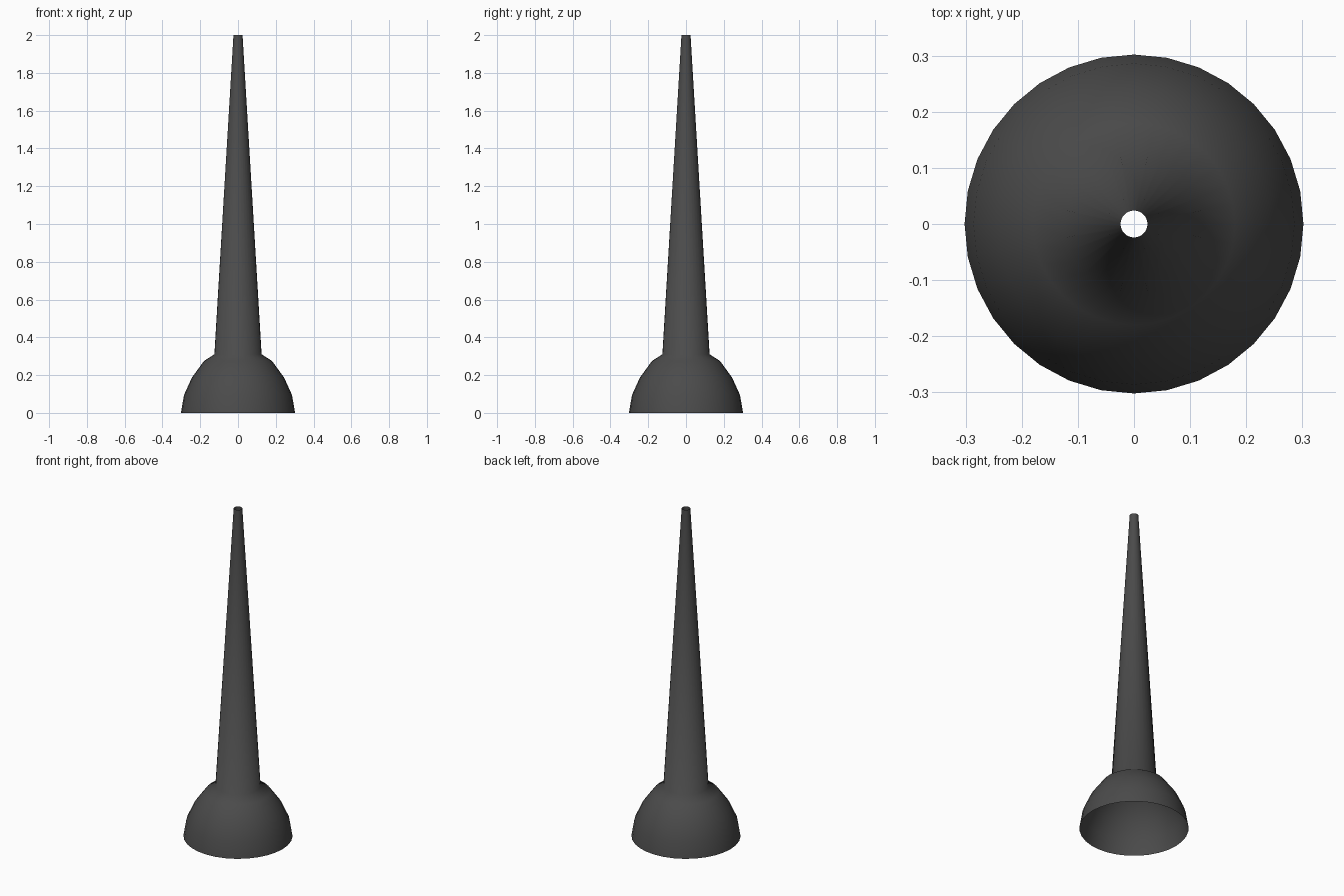
import bpy
import bmesh
import math

SEGMENTS = 32

cube = bpy.data.objects.get("Cube")
if cube:
    bpy.data.objects.remove(cube, do_unlink=True)

# Dark grey material
grey = bpy.data.materials.new("dark_grey")
grey.use_nodes = True
colour = (0.07, 0.07, 0.07, 1)
grey.diffuse_color = colour
grey.node_tree.nodes["Principled BSDF"].inputs["Base Color"].default_value = colour

# Profile (radius, height): domed skirt, then a long tapering open tube
profile = [(0.302, 0), (0.286, 0.095), (0.244, 0.187), (0.18, 0.275),
           (0.125, 0.31), (0.024, 2)]

# Revolve the profile into an open shell
bm = bmesh.new()
rings = []
for radius, height in profile:
    ring = []
    for i in range(SEGMENTS):
        a = math.tau * i / SEGMENTS
        ring.append(bm.verts.new((radius * math.cos(a), radius * math.sin(a), height)))
    rings.append(ring)
for low, high in zip(rings, rings[1:]):
    for i in range(SEGMENTS):
        j = (i + 1) % SEGMENTS
        face = bm.faces.new((low[i], low[j], high[j], high[i]))
        face.smooth = True

mesh = bpy.data.meshes.new("domed_nozzle")
bm.to_mesh(mesh)
bm.free()
mesh.materials.append(grey)
nozzle = bpy.data.objects.new("domed_nozzle", mesh)
bpy.context.collection.objects.link(nozzle)
